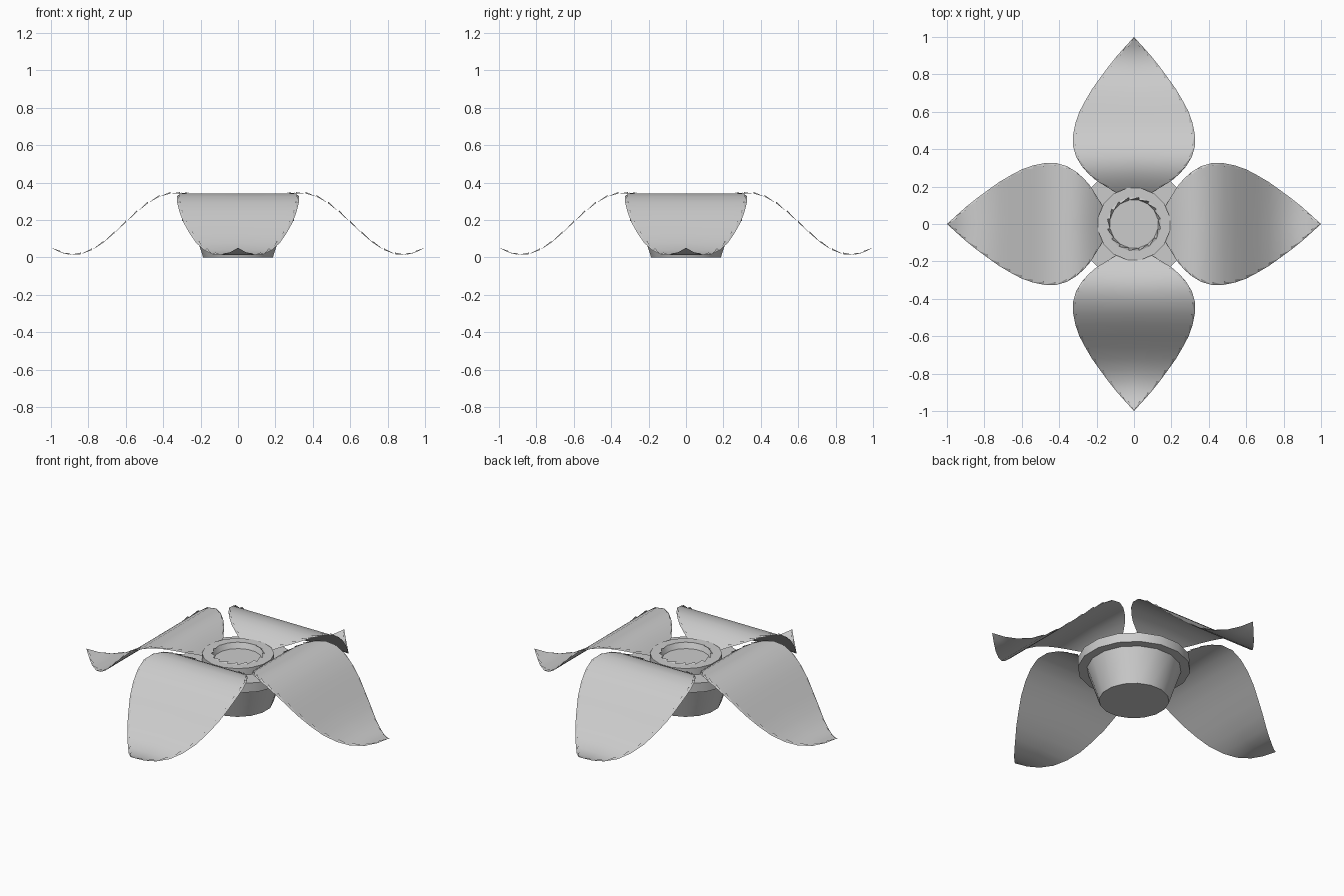
import bpy, bmesh, math
from mathutils import Matrix

cube = bpy.data.objects.get("Cube")
if cube:
    bpy.data.objects.remove(cube, do_unlink=True)

grey = bpy.data.materials.new("light_grey")
grey.use_nodes = True
grey.diffuse_color = (0.6, 0.6, 0.6, 1)
grey.node_tree.nodes["Principled BSDF"].inputs["Base Color"].default_value = (0.6, 0.6, 0.6, 1)

SIDES = 16


def finish(bm, name, angle):
    """Turn a bmesh into a named, shaded object."""
    mesh = bpy.data.meshes.new(name)
    bm.to_mesh(mesh)
    bm.free()
    mesh.materials.append(grey)
    obj = bpy.data.objects.new(name, mesh)
    bpy.context.collection.objects.link(obj)
    bpy.ops.object.select_all(action="DESELECT")
    obj.select_set(True)
    bpy.context.view_layer.objects.active = obj
    bpy.ops.object.shade_smooth_by_angle(angle=math.radians(angle))
    return obj


def lathe(name, profile):
    """Spin (radius, height) points around z and cap both ends."""
    bm = bmesh.new()
    rings = []
    for r, z in profile:
        rings.append([bm.verts.new((r * math.cos(a), r * math.sin(a), z))
                      for a in (math.tau * (i + 0.5) / SIDES for i in range(SIDES))])
    for low, high in zip(rings, rings[1:]):
        for i in range(SIDES):
            j = (i + 1) % SIDES
            bm.faces.new((low[i], low[j], high[j], high[i]))
    bm.faces.new(rings[0][::-1])
    bm.faces.new(rings[-1])
    return finish(bm, name, 30)


# Tapered cup with a wide rim, and the hollow ring on top of it
lathe("cup", [(0.19, 0), (0.255, 0.195), (0.305, 0.195), (0.305, 0.25)])
lathe("hub_ring", [(0.195, 0.24), (0.195, 0.29), (0.145, 0.29), (0.13, 0.258)])

# Small teeth leaning inward around the hub opening
bm = bmesh.new()
for i in range(SIDES):
    a, b = (math.tau * (i + k) / SIDES for k in (0.5, 1.5))
    bm.faces.new([bm.verts.new((r * math.cos(t), r * math.sin(t), z))
                  for r, t, z in ((0.145, a, 0.29), (0.145, b, 0.29), (0.13, b, 0.296))])
finish(bm, "hub_teeth", 10)

# Petal outline: distance from centre and half width
OUTLINE = [(0.165, 0.09), (0.2, 0.15), (0.235, 0.205), (0.27, 0.245), (0.31, 0.28),
           (0.36, 0.31), (0.42, 0.327), (0.48, 0.325), (0.54, 0.313), (0.6, 0.292),
           (0.66, 0.26), (0.72, 0.225), (0.78, 0.182), (0.84, 0.138), (0.9, 0.09),
           (0.95, 0.045), (1.0, 0.0)]


def wave(r):
    """Petal height: crest near the cup, trough just before the tip."""
    return 0.178 + 0.165 * math.cos(math.pi * (r - 0.34) / 0.54)


def petal(name, turn):
    bm = bmesh.new()
    rows = [[bm.verts.new((s * w, -r, wave(r))) for s in (-1, 0, 1)] for r, w in OUTLINE]
    for near, far in zip(rows, rows[1:]):
        for k in range(2):
            bm.faces.new((near[k], far[k], far[k + 1], near[k + 1]))
    bmesh.ops.remove_doubles(bm, verts=bm.verts, dist=0.0005)
    bm.transform(Matrix.Rotation(turn, 4, "Z"))
    finish(bm, name, 60)


def edge_teeth(name, turn):
    """Thin triangular burrs along both petal edges."""
    bm = bmesh.new()
    for s in (-1, 1):
        for (r0, w0), (r1, w1) in zip(OUTLINE[1:], OUTLINE[2:]):
            a = bm.verts.new((s * w0, -r0, wave(r0)))
            b = bm.verts.new((s * w1, -r1, wave(r1)))
            c = bm.verts.new((s * max(w0 - 0.017, 0), -r0, wave(r0) + 0.009))
            bm.faces.new((a, b, c) if s < 0 else (a, c, b))
    bm.transform(Matrix.Rotation(turn, 4, "Z"))
    finish(bm, name, 10)


for i, side in enumerate(("front", "left", "back", "right")):
    petal(side + "_petal", i * math.pi / 2)
    edge_teeth(side + "_petal_edge", i * math.pi / 2)
